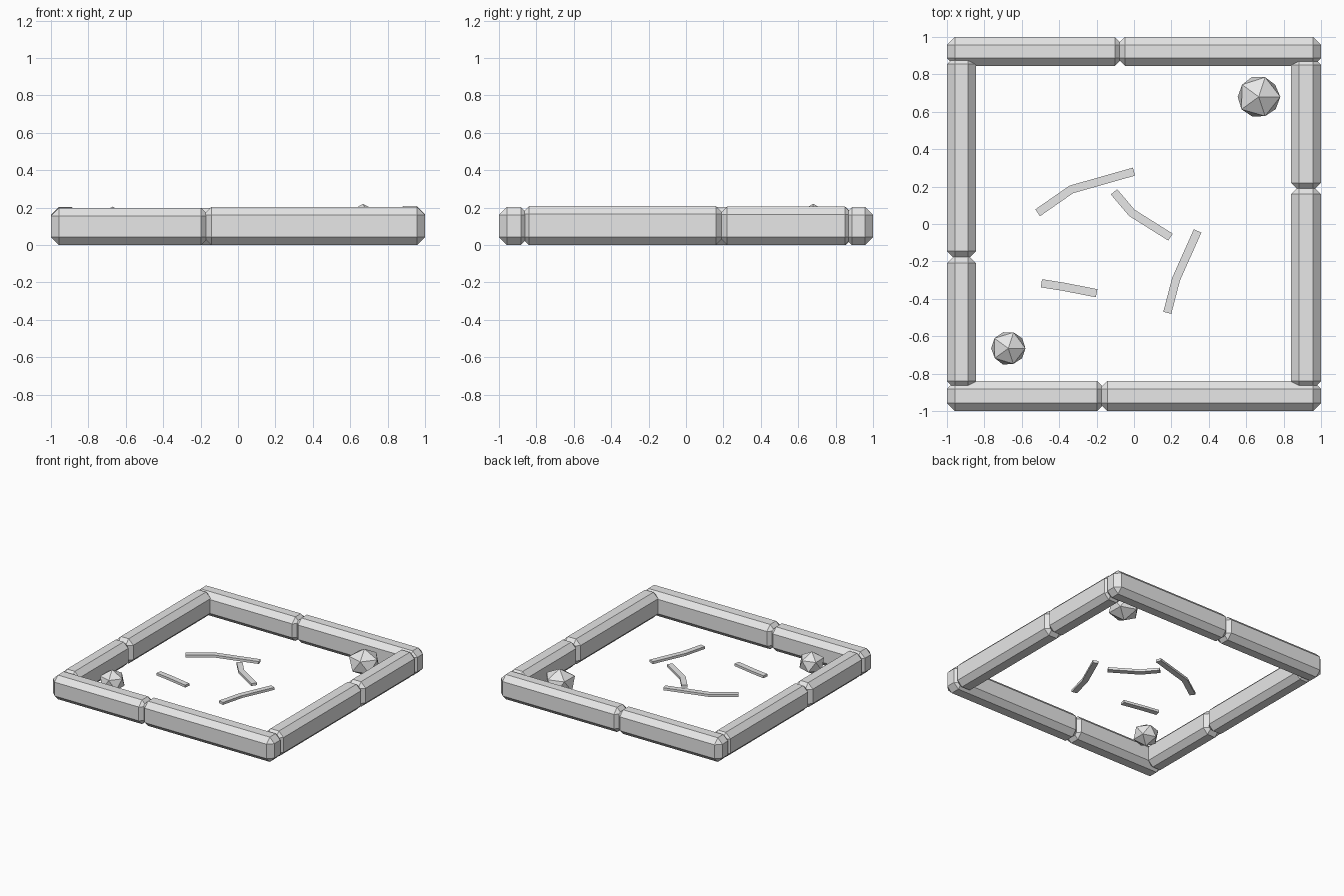
import bpy, bmesh, random
from mathutils import Vector

cube = bpy.data.objects.get("Cube")
if cube:
    bpy.data.objects.remove(cube, do_unlink=True)

stone = bpy.data.materials.new("stone_grey")
stone.use_nodes = True
grey = (0.8, 0.8, 0.8, 1.0)
stone.diffuse_color = grey
stone.node_tree.nodes["Principled BSDF"].inputs["Base Color"].default_value = grey


def add_object(name, bm):
    bmesh.ops.recalc_face_normals(bm, faces=bm.faces)
    mesh = bpy.data.meshes.new(name)
    bm.to_mesh(mesh)
    bm.free()
    mesh.materials.append(stone)
    obj = bpy.data.objects.new(name, mesh)
    bpy.context.collection.objects.link(obj)
    return obj


def block(name, x0, x1, y0, y1, height):
    """Kerb stone with chamfered edges."""
    bm = bmesh.new()
    bmesh.ops.create_cube(bm, size=1)
    low, high = Vector((x0, y0, 0)), Vector((x1, y1, height))
    for v in bm.verts:
        v.co = (low + high) / 2 + v.co * (high - low)
    bevel = add_object(name, bm).modifiers.new("chamfer", "BEVEL")
    bevel.width = 0.042
    bevel.segments = 1


def rock(name, centre, radius, height, seed):
    """Faceted, slightly uneven boulder."""
    rng = random.Random(seed)
    bm = bmesh.new()
    bmesh.ops.create_icosphere(bm, subdivisions=1, radius=1)
    for v in bm.verts:
        k = rng.uniform(0.97, 1.03)
        v.co = Vector(centre) + Vector((v.co.x * radius * k, v.co.y * radius * k, v.co.z * height))
    add_object(name, bm)


def crack(name, points, half=0.022, bottom=0.08, thick=0.02):
    """Thin bent strip with mitred joints."""
    pts = [Vector(p) for p in points]
    bm = bmesh.new()
    rows = []
    for i, p in enumerate(pts):
        a = (p - pts[i - 1]).normalized() if i else None
        b = (pts[i + 1] - p).normalized() if i < len(pts) - 1 else None
        a, b = a or b, b or a
        along = (a + b).normalized()
        side = Vector((-along.y, along.x)) * half / along.dot(a)
        rows.append([bm.verts.new((*(p + side * s), bottom)) for s in (1, -1)])
    for r, s in zip(rows, rows[1:]):
        bm.faces.new((r[0], r[1], s[1], s[0]))
    top = bmesh.ops.extrude_face_region(bm, geom=bm.faces[:])["geom"]
    bmesh.ops.translate(bm, vec=(0, 0, thick),
                        verts=[g for g in top if isinstance(g, bmesh.types.BMVert)])
    add_object(name, bm)


# Border of eight kerb stones, two per side
block("front_right_kerb", -1, -0.155, -1, -0.84, 0.197)
block("front_left_kerb", -0.185, 1, -1, -0.84, 0.202)
block("back_right_kerb", -1, -0.06, 0.845, 1, 0.197)
block("back_left_kerb", -0.09, 1, 0.845, 1, 0.202)
block("right_front_kerb", -1, -0.845, -0.882, -0.167, 0.201)
block("right_back_kerb", -1, -0.845, -0.187, 0.897, 0.202)
block("left_front_kerb", 0.84, 1, -0.882, 0.202, 0.207)
block("left_back_kerb", 0.84, 1, 0.178, 0.892, 0.205)

# Boulders in two corners
rock("large_boulder", (0.667, 0.68, 0.113), 0.125, 0.107, 3)
rock("small_boulder", (-0.672, -0.665, 0.115), 0.1, 0.09, 5)

# Ground cracks in the middle
crack("back_crack", [(-0.515, 0.06), (-0.335, 0.185), (0.0, 0.28)])
crack("middle_crack", [(-0.107, 0.172), (-0.012, 0.06), (0.195, -0.07)])
crack("left_crack", [(0.34, -0.037), (0.225, -0.295), (0.178, -0.475)])
crack("right_crack", [(-0.495, -0.317), (-0.38, -0.335), (-0.2, -0.37)])
